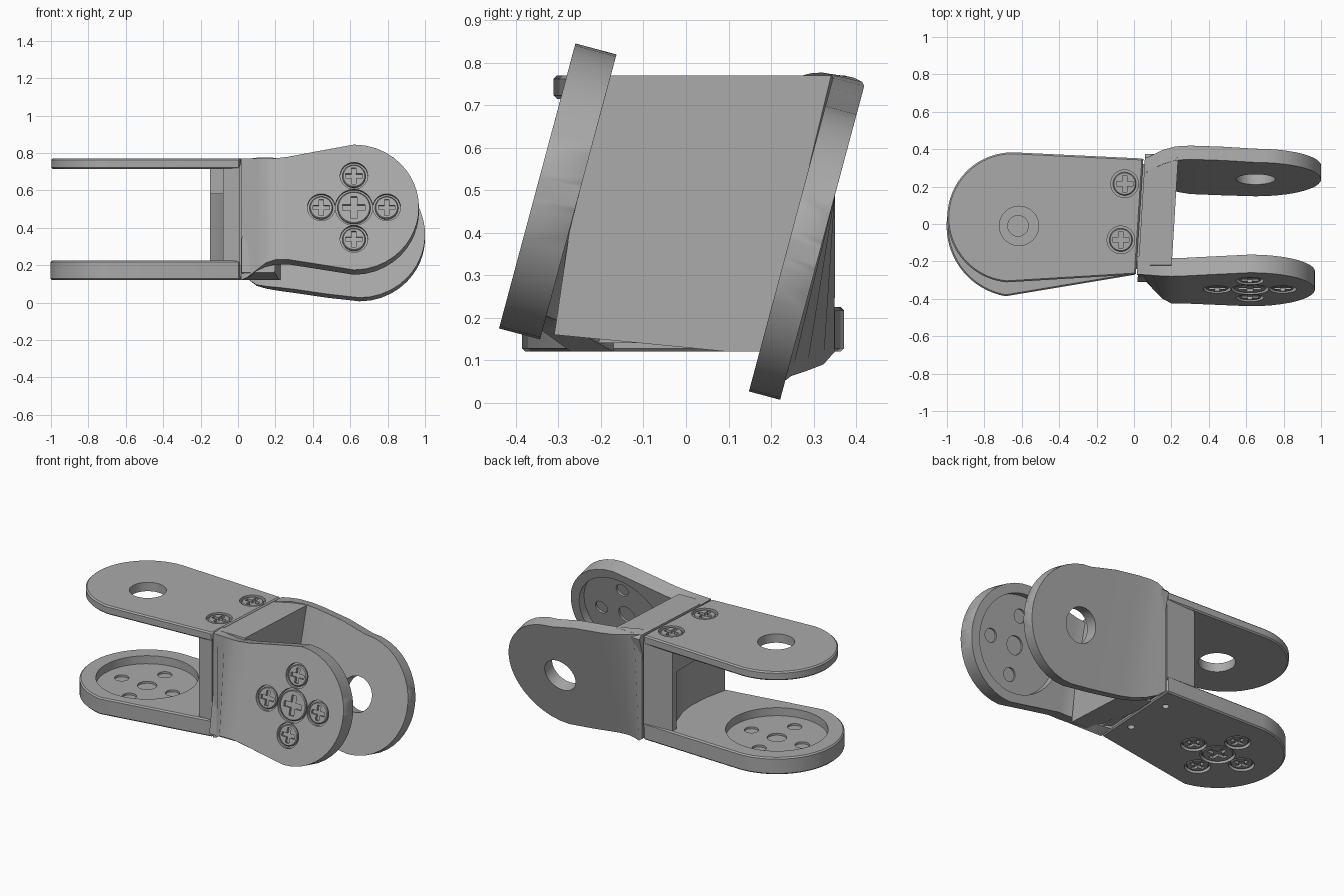
import bpy, bmesh, math
from mathutils import Matrix

if "Cube" in bpy.data.objects:
    bpy.data.objects.remove(bpy.data.objects["Cube"])

grey = bpy.data.materials.new("plain grey")
grey.use_nodes = True
colour = (0.4, 0.4, 0.4, 1)
grey.diffuse_color = colour
grey.node_tree.nodes["Principled BSDF"].inputs["Base Color"].default_value = colour

TILT = math.radians(15)
SLOPE = math.tan(TILT)


def add(name, bm):
    bmesh.ops.recalc_face_normals(bm, faces=bm.faces)
    mesh = bpy.data.meshes.new(name)
    bm.to_mesh(mesh)
    bm.free()
    mesh.materials.append(grey)
    ob = bpy.data.objects.new(name, mesh)
    bpy.context.collection.objects.link(ob)
    return ob


def prism(name, outline, low, high, frame=Matrix()):
    bm = bmesh.new()
    rings = [[bm.verts.new(frame @ Matrix.Translation((a, b, h)).translation)
              for a, b in outline] for h in (low, high)]
    bm.faces.new(rings[0])
    bm.faces.new(rings[1])
    n = len(outline)
    for i in range(n):
        j = (i + 1) % n
        bm.faces.new((rings[0][i], rings[0][j], rings[1][j], rings[1][i]))
    return add(name, bm)


def arc(cx, cy, r, start, end, n=40):
    angles = [math.radians(start + (end - start) * i / n) for i in range(n + 1)]
    return [(cx + r * math.cos(a), cy + r * math.sin(a)) for a in angles]


def disc(name, x, y, r, low, high, frame=Matrix()):
    return prism(name, arc(x, y, r, 0, 352.5, 47), low, high, frame)


def bake(ob):
    # replace the mesh by its modified version
    graph = bpy.context.evaluated_depsgraph_get()
    ob.data = bpy.data.meshes.new_from_object(ob.evaluated_get(graph))
    ob.modifiers.clear()


def bevel(ob, width=0.008):
    mod = ob.modifiers.new("edge", 'BEVEL')
    mod.width, mod.segments = width, 1
    mod.limit_method, mod.angle_limit = 'ANGLE', math.radians(50)
    bake(ob)


def cut(ob, cutters):
    for c in cutters:
        c.hide_render = True
        mod = ob.modifiers.new("cut", 'BOOLEAN')
        mod.operation, mod.solver, mod.object = 'DIFFERENCE', 'EXACT', c
    bake(ob)
    for c in cutters:
        bpy.data.objects.remove(c)


def screw(name, x, y, r, frame):
    # round head with a cross-shaped slot
    head = disc(name, x, y, r - 0.012, -0.03, -0.004, frame)
    bevel(head, 0.005)
    a, w = r * 0.6, r * 0.16
    cross = [(w, w), (a, w), (a, -w), (w, -w), (w, -a), (-w, -a),
             (-w, -w), (-a, -w), (-a, w), (-w, w), (-w, a), (w, a)]
    cut(head, [prism("slot", [(x + p, y + q) for p, q in cross], -0.02, 0.05, frame)])


def hub(ob, name, frame, thick):
    # screw pockets outside, a round recess with shallow holes inside
    spots = [(0, 0, 0.1)]
    spots += [(0.175 * math.cos(k * math.pi / 2), 0.175 * math.sin(k * math.pi / 2), 0.074)
              for k in range(4)]
    floor = -thick + 0.05
    cut(ob, [disc("recess", 0, 0, 0.29, -thick - 0.05, floor, frame)])
    for x, y, r in spots:
        cut(ob, [disc("pocket", x, y, r, -0.022, 0.05, frame)])
        cut(ob, [disc("hole", x, y, r * 0.55, floor - 0.02, floor + 0.012, frame)])
        screw(name + "_screw", x, y, r, frame)


def bent_plate(name, stations, y0, z0, y_flat, thick, side):
    # loft from an upright edge at the seam into a tilted rounded plate
    bm = bmesh.new()
    rings = []
    for x, w, low, high in stations:
        pts = []
        for z in (low, high):
            y = y_flat * (1 - w) + (y0 + (z - z0) * SLOPE) * w
            t = TILT * w
            pts.append((x, y, z))
            pts.append((x, y - side * thick * math.cos(t), z + side * thick * math.sin(t)))
        rings.append([bm.verts.new(pts[i]) for i in (0, 1, 3, 2)])
    for r, s in zip(rings, rings[1:]):
        for i in range(4):
            j = (i + 1) % 4
            bm.faces.new((r[i], r[j], s[j], s[i]))
    bm.faces.new(rings[0])
    bm.faces.new(rings[-1])
    ob = add(name, bm)
    bevel(ob, 0.006)
    return ob


def round_end(cx, cz, r):
    angles = [math.radians(87 * math.sin(i / 14 * math.pi / 2)) for i in range(15)]
    k = r * math.cos(TILT)
    return [(cx + r * math.sin(a), 1, cz - k * math.cos(a), cz + k * math.cos(a))
            for a in angles]


# Horizontal fork: top plate with pivot hole and two screws
top_plate = prism("top_plate", [(0.01, -0.27)] + arc(-0.65, 0.035, 0.348, 265, 87)
                  + [(0.05, 0.35)], 0.715, 0.77)
bevel(top_plate)
cut(top_plate, [disc("pivot", -0.615, -0.01, 0.105, 0.6, 0.9)])
top_frame = Matrix.Translation((0, 0, 0.77))
for x, y in ((-0.05, 0.215), (-0.07, -0.085)):
    cut(top_plate, [disc("pocket", x, y, 0.074, -0.022, 0.05, top_frame)])
    screw("top_screw", x, y, 0.074, top_frame)

# Horizontal fork: bottom plate with screw hub
bottom_plate = prism("bottom_plate", [(0.01, -0.27)] + arc(-0.62, -0.01, 0.382, 260, 92)
                     + [(0.05, 0.35)], 0.12, 0.225)
bevel(bottom_plate)
hub(bottom_plate, "bottom",
    Matrix.Translation((-0.62, -0.01, 0.12)) @ Matrix.Rotation(math.pi, 4, 'X'), 0.105)
cut(bottom_plate, [disc("small_hole", -0.05, y, 0.02, 0, 0.16) for y in (-0.085, 0.215)])

# Wall joining the horizontal plates, hollowed towards the fork
prism("fork_wall", [(0.01, -0.268), (0.05, 0.348), (-0.15, 0.348), (-0.15, 0.31),
                    (-0.09, 0.22), (-0.05, 0.1), (-0.04, 0), (-0.05, -0.13),
                    (-0.08, -0.268)], 0.2, 0.73)
prism("wall_tab", [(-0.15, 0.1), (0, 0.1), (0, 0.345), (-0.15, 0.345)], 0.58, 0.72)
prism("seam_core", [(-0.02, -0.24), (0.06, -0.24), (0.09, 0.32), (0.0, 0.32)], 0.14, 0.74)

# Web of the tilted fork, skewed slightly to follow the seam
web_frame = Matrix(((0.06, 0, 1, 0), (1, 0, 0, 0), (0, 1, 0, 0), (0, 0, 0, 1)))
prism("fork_web", [(-0.31, 0.16), (0.1, 0.12), (0.2, 0.12), (0.375, 0.75),
                   (0.355, 0.77), (-0.22, 0.77)], 0.037, 0.215, web_frame)

# Tilted fork: front plate with screw hub
front_plate = bent_plate("front_plate", [
    (0.015, 0, 0.12, 0.77), (0.05, 0.12, 0.135, 0.77), (0.1, 0.45, 0.175, 0.77),
    (0.15, 0.8, 0.213, 0.77), (0.2, 1, 0.23, 0.772), (0.27, 1, 0.23, 0.78),
    (0.4, 1, 0.21, 0.805)] + round_end(0.62, 0.51, 0.347),
    -0.35, 0.51, -0.27, 0.1, -1)
hub(front_plate, "front",
    Matrix.Translation((0.62, -0.35, 0.51)) @ Matrix.Rotation(math.radians(75), 4, 'X'), 0.1)

# Tilted fork: back plate with pivot hole
back_plate = bent_plate("back_plate", [
    (0.06, 0, 0.12, 0.77), (0.1, 0.25, 0.09, 0.77), (0.15, 0.6, 0.075, 0.765),
    (0.22, 0.9, 0.063, 0.755), (0.3, 1, 0.052, 0.745), (0.48, 1, 0.026, 0.722)]
    + round_end(0.65, 0.345, 0.35),
    0.312, 0.345, 0.35, 0.076, 1)
back_frame = Matrix.Translation((0.65, 0.312, 0.345)) @ Matrix.Rotation(math.radians(255), 4, 'X')
cut(back_plate, [disc("pivot", 0, 0, 0.105, -0.2, 0.1, back_frame)])

# Smooth rounded sides, keep edges crisp
bpy.ops.object.select_all(action='DESELECT')
for ob in bpy.context.collection.objects:
    if ob.type == 'MESH':
        ob.select_set(True)
        bpy.context.view_layer.objects.active = ob
bpy.ops.object.shade_smooth_by_angle(angle=math.radians(30))
